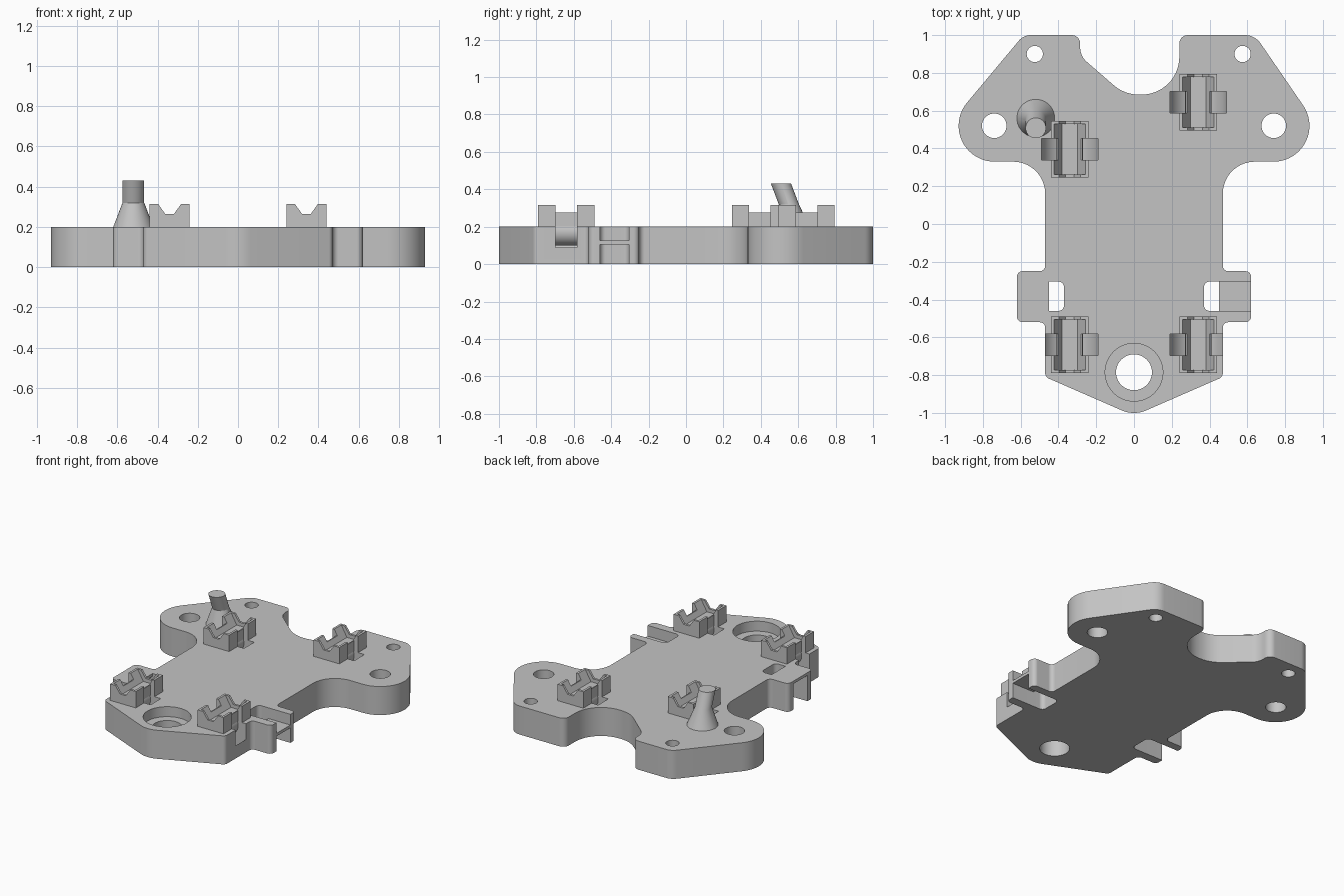
import bpy, bmesh, math
from mathutils import Vector, Matrix

if "Cube" in bpy.data.objects:
    bpy.data.objects.remove(bpy.data.objects["Cube"])

grey = bpy.data.materials.new("light_grey")
grey.use_nodes = True
grey.diffuse_color = (0.55, 0.55, 0.55, 1)
grey.node_tree.nodes["Principled BSDF"].inputs["Base Color"].default_value = (0.55, 0.55, 0.55, 1)


def make(name, bm):
    bmesh.ops.recalc_face_normals(bm, faces=bm.faces)
    mesh = bpy.data.meshes.new(name)
    bm.to_mesh(mesh)
    bm.free()
    mesh.materials.append(grey)
    ob = bpy.data.objects.new(name, mesh)
    bpy.context.collection.objects.link(ob)
    return ob


def rounded(corners):
    """Round each (x, y, radius) corner of a polygon."""
    out = []
    n = len(corners)
    for i, (x, y, r) in enumerate(corners):
        p = Vector((x, y))
        a = (Vector(corners[i - 1][:2]) - p).normalized()
        b = (Vector(corners[(i + 1) % n][:2]) - p).normalized()
        if r == 0:
            out.append(p)
            continue
        half = a.angle(b) / 2
        centre = p + (a + b).normalized() * r / math.sin(half)
        start = p + a * r / math.tan(half) - centre
        end = p + b * r / math.tan(half) - centre
        sweep = start.angle_signed(end)
        steps = max(4, int(abs(sweep) * 9))
        for k in range(steps + 1):
            out.append(centre + Matrix.Rotation(-sweep * k / steps, 2) @ start)
    return out


def prism(name, pts, lo, hi, along_y=False):
    """Extrude a flat outline along z, or an x-z outline along y."""
    bm = bmesh.new()
    place = (lambda p, h: (p[0], h, p[1])) if along_y else (lambda p, h: (p[0], p[1], h))
    face = bm.faces.new([bm.verts.new(place(p, lo)) for p in pts])
    ext = bmesh.ops.extrude_face_region(bm, geom=[face])
    step = (0, hi - lo, 0) if along_y else (0, 0, hi - lo)
    bmesh.ops.translate(bm, verts=[v for v in ext["geom"] if isinstance(v, bmesh.types.BMVert)], vec=step)
    return make(name, bm)


def rect(x0, x1, y0, y1):
    return [(x0, y0), (x1, y0), (x1, y1), (x0, y1)]


def circle(x, y, r, n=48):
    return [(x + r * math.cos(math.tau * i / n), y + r * math.sin(math.tau * i / n)) for i in range(n)]


def cut(ob, cutter):
    """Subtract the cutter, then discard it."""
    mod = ob.modifiers.new("cut", "BOOLEAN")
    mod.operation, mod.solver, mod.object = "DIFFERENCE", "EXACT", cutter
    bpy.context.view_layer.objects.active = ob
    bpy.ops.object.modifier_apply(modifier=mod.name)
    bpy.data.objects.remove(cutter)


# Base plate: waist, side ears, rounded lobes and a back bay
side = [(0.47, -0.81, 0.03), (0.47, -0.52, 0.03), (0.62, -0.52, 0.03), (0.62, -0.25, 0.03),
        (0.47, -0.25, 0.03), (0.47, 0.33, 0.17)]
right_back = [(1.10, 0.33, 0.19), (0.64, 1.0, 0.1), (0.24, 1.0, 0.045), (0.24, 0.685, 0.2)]
left_back = [(-0.05, 0.685, 0.2), (-0.285, 0.889, 0.1), (-0.285, 1.0, 0.045),
             (-0.585, 1.0, 0.08), (-1.145, 0.33, 0.19)]
outline = [(0, -1.015, 0.16)] + side + right_back + left_back + [(-x, y, r) for x, y, r in reversed(side)]
plate = prism("base_plate", rounded(outline), 0, 0.2)

# Mounting holes and the counterbored front hole
for x, y, r in [(-0.525, 0.9, 0.043), (0.575, 0.9, 0.043), (-0.74, 0.52, 0.065),
                (0.74, 0.52, 0.065), (0, -0.785, 0.095)]:
    cut(plate, prism("hole_cutter", circle(x, y, r), -0.1, 0.3))
cut(plate, prism("counterbore_cutter", circle(0, -0.785, 0.153), 0.13, 0.3))

# Ear notches bridged by thin webs
for s, z, label in [(1, 0.105, "left"), (-1, 0.18, "right")]:
    notch = [(s * 0.37, -0.46, 0.03), (s * 0.7, -0.46, 0), (s * 0.7, -0.305, 0), (s * 0.37, -0.305, 0.03)]
    cut(plate, prism("notch_cutter", rounded(notch), -0.1, 0.3))
    prism(label + "_ear_web", rect(s * 0.45, s * 0.62, -0.46, -0.305), z, z + 0.02)

# Four cable cradles, each with a curved tie channel beneath
half_profile = [(0.1, 0.2), (0.1, 0.315), (0.058, 0.315), (0.022, 0.265)]
cavity = [(0.087, 0.32), (0.04, 0.24)]


def mirrored(pts, cx):
    return [(cx + x, z) for x, z in pts] + [(cx - x, z) for x, z in reversed(pts)]


for label, cx, cy in [("back_left", 0.34, 0.645), ("back_right", -0.34, 0.395),
                      ("front_left", 0.34, -0.64), ("front_right", -0.34, -0.64)]:
    channel = prism("channel_cutter", circle(cx, 0.17, 0.153), cy - 0.057, cy + 0.057, True)
    cut(channel, prism("core_cutter", circle(cx, 0.17, 0.07), cy - 0.1, cy + 0.1, True))
    cut(plate, channel)

    cradle = prism(label + "_cable_cradle", mirrored(half_profile, cx), cy - 0.15, cy + 0.15, True)
    cut(cradle, prism("cavity_cutter", mirrored(cavity, cx), cy - 0.134, cy + 0.134, True))
    cut(cradle, prism("saddle_cutter", rect(cx - 0.2, cx + 0.2, 0.275, 0.4), cy - 0.057, cy + 0.057, True))
    for s in (-1, 1):
        cut(cradle, prism("side_cutter", rect(cx + s * 0.068, cx + s * 0.2, 0.1, 0.4),
                          cy - 0.057, cy + 0.057, True))

# Leaning post with a flared foot
bm = bmesh.new()
rings = [[bm.verts.new((x, y, z)) for x, y in circle(-0.52, cy, r)]
         for cy, z, r in [(0.56, 0.2, 0.1), (0.55, 0.32, 0.054), (0.508, 0.43, 0.054)]]
for a, b in zip(rings, rings[1:]):
    for i in range(len(a)):
        bm.faces.new((a[i - 1], a[i], b[i], b[i - 1]))
bm.faces.new(rings[0])
bm.faces.new(rings[-1])
post = make("leaning_post", bm)

# Smooth the round walls, keep hard edges
for ob in (plate, post):
    bpy.ops.object.select_all(action="DESELECT")
    ob.select_set(True)
    bpy.context.view_layer.objects.active = ob
    bpy.ops.object.shade_smooth_by_angle(angle=math.radians(20))
